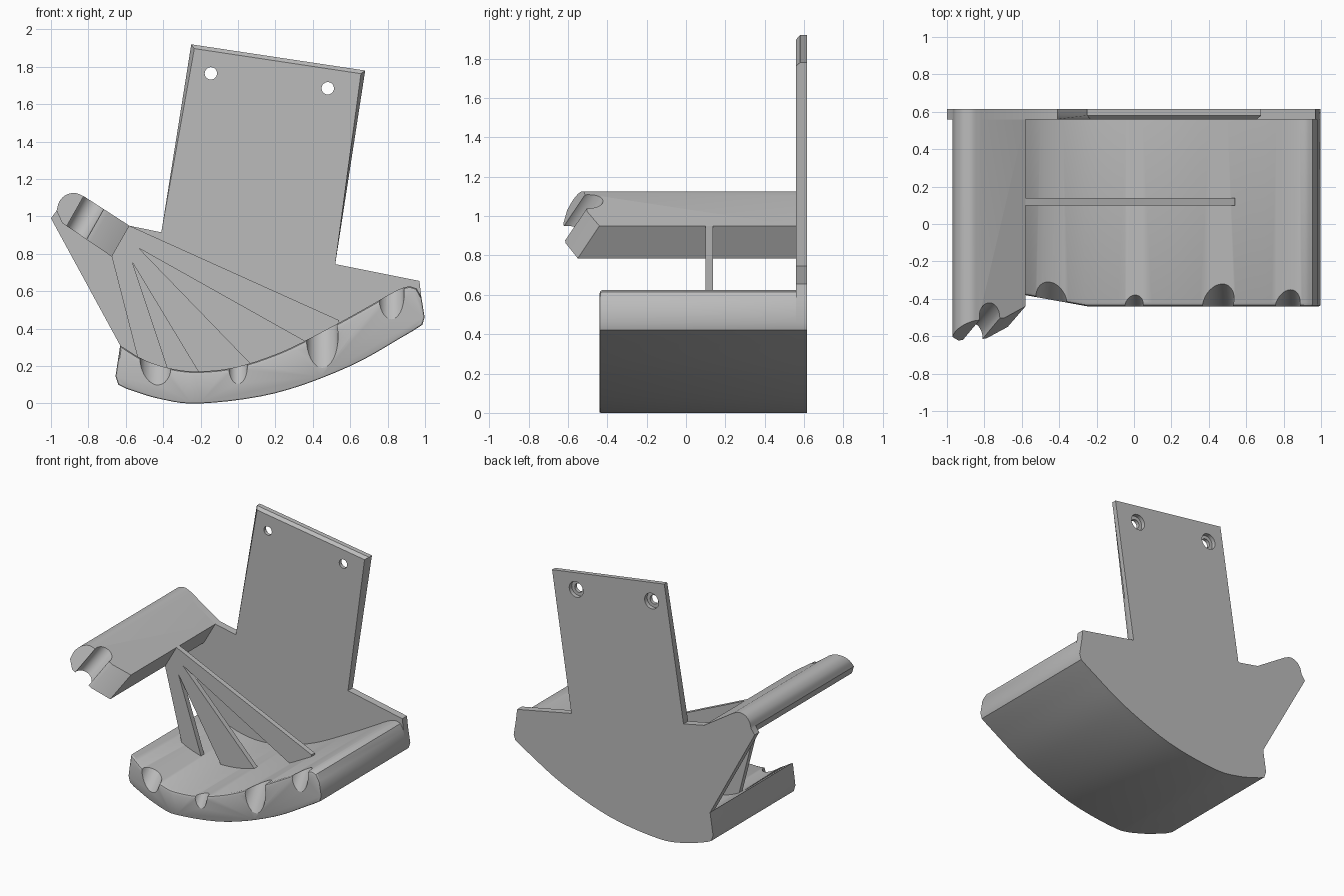
import bpy, bmesh, math
from mathutils import Vector

if "Cube" in bpy.data.objects:
    bpy.data.objects.remove(bpy.data.objects["Cube"], do_unlink=True)

grey = bpy.data.materials.new("plain grey")
grey.use_nodes = True
grey.diffuse_color = (0.5, 0.5, 0.5, 1)
grey.node_tree.nodes["Principled BSDF"].inputs["Base Color"].default_value = (0.5, 0.5, 0.5, 1)

FRONT, BACK = 0.56, 0.615


def spline(points, steps=5):
    """Smooth curve passing through the given (x, z) points."""
    p = [Vector(q) for q in points]
    p = [2 * p[0] - p[1]] + p + [2 * p[-1] - p[-2]]
    out = []
    for a, b, c, d in zip(p, p[1:], p[2:], p[3:]):
        for i in range(steps):
            t = i / steps
            out.append(0.5 * (2 * b + (c - a) * t + (2 * a - 5 * b + 4 * c - d) * t * t
                              + (3 * b - a - 3 * c + d) * t ** 3))
    return out + [p[-2]]


def prism(outline, y0, y1):
    """Extrude an (x, z) outline from y0 back to y1."""
    bm = bmesh.new()
    face = bm.faces.new([bm.verts.new((x, y0, z)) for x, z in outline])
    new = bmesh.ops.extrude_face_region(bm, geom=[face])["geom"]
    bmesh.ops.translate(bm, vec=(0, y1 - y0, 0),
                        verts=[v for v in new if isinstance(v, bmesh.types.BMVert)])
    bmesh.ops.recalc_face_normals(bm, faces=bm.faces)
    return bm


def slice_off(bm, point, normal):
    """Remove everything on the normal side of a plane and cap it."""
    cut = bmesh.ops.bisect_plane(bm, geom=bm.verts[:] + bm.edges[:] + bm.faces[:],
                                 plane_co=point, plane_no=normal, clear_outer=True)
    edges = [e for e in cut["geom_cut"] if isinstance(e, bmesh.types.BMEdge)]
    bmesh.ops.contextual_create(bm, geom=edges)
    bmesh.ops.recalc_face_normals(bm, faces=bm.faces)


def finish(bm, name):
    mesh = bpy.data.meshes.new(name)
    bm.to_mesh(mesh)
    bm.free()
    obj = bpy.data.objects.new(name, mesh)
    bpy.context.collection.objects.link(obj)
    mesh.materials.append(grey)
    return obj


def activate(obj):
    bpy.ops.object.select_all(action="DESELECT")
    obj.select_set(True)
    bpy.context.view_layer.objects.active = obj


def carve(obj, start, end, radius):
    """Cut a round channel whose flat ends keep the axis facing of its main run."""
    start, end = Vector(start), Vector(end)
    axis = end - start
    bm = bmesh.new()
    bmesh.ops.create_cone(bm, cap_ends=True, segments=32, radius1=radius,
                          radius2=radius, depth=axis.length)
    turn = axis.to_track_quat("Z", "Y").to_matrix().to_4x4()
    bmesh.ops.transform(bm, matrix=turn, verts=bm.verts)
    bmesh.ops.translate(bm, vec=(start + end) / 2, verts=bm.verts)
    cutter = finish(bm, "cutter")
    cutter.hide_render = True
    mod = obj.modifiers.new("carve", "BOOLEAN")
    mod.operation, mod.solver, mod.object = "DIFFERENCE", "EXACT", cutter
    activate(obj)
    bpy.ops.object.modifier_apply(modifier=mod.name)
    bpy.data.objects.remove(cutter, do_unlink=True)


def smooth(obj, degrees=28):
    activate(obj)
    bpy.ops.object.shade_smooth_by_angle(angle=math.radians(degrees))


# Shared outline curves
underside = spline([(0.93, 0.385), (0.6, 0.2), (0.2, 0.055), (-0.2, 0.0),
                    (-0.42, 0.025), (-0.6, 0.08)])
left_heel = [(-0.64, 0.1), (-0.655, 0.145), (-0.63, 0.31)]
right_tip = [(0.98, 0.57), (0.998, 0.46), (0.985, 0.42)]
arm_round = spline([(-0.97, 1.03), (-0.955, 1.08), (-0.92, 1.115), (-0.87, 1.125), (-0.82, 1.105)])

# Back plate with the raised mounting panel
outline = ([(-0.25, 1.92), (0.68, 1.78), (0.52, 0.745), (0.97, 0.655)] + right_tip + underside
           + left_heel + [(-1.0, 0.99)] + arm_round + [(-0.58, 0.95), (-0.41, 0.915)])
bm = prism(outline, FRONT, BACK)
rim = [e for e in bm.edges if all(v.co.y < FRONT + 0.01 and v.co.z > 0.7 and v.co.x > -0.45
                                  for v in e.verts)]
bmesh.ops.bevel(bm, geom=rim, offset=0.02, segments=1, affect="EDGES")
plate = finish(bm, "back_plate")
for x, z in [(-0.145, 1.765), (0.48, 1.685)]:
    carve(plate, (x, 0.4, z), (x, 0.8, z), 0.033)
    carve(plate, (x, BACK - 0.03, z), (x, 0.8, z), 0.058)
smooth(plate)

# Curved cradle with a bevelled front rim
floor = spline([(-0.63, 0.31), (-0.5, 0.232), (-0.35, 0.185), (-0.2, 0.172), (0.0, 0.197),
                (0.25, 0.283), (0.5, 0.41), (0.7, 0.52), (0.84, 0.6), (0.91, 0.625), (0.955, 0.615)])
bm = prism(floor + right_tip + underside + left_heel[:2], -0.44, FRONT)
slice_off(bm, (-0.25, -0.44, 0), (-0.18, -1, 0))
bm.normal_update()
weight = bm.edges.layers.float.new("bevel_weight_edge")
for e in bm.edges:
    faces = sorted(e.link_faces, key=lambda f: f.normal.y)
    if len(faces) == 2 and faces[0].normal.y < -0.7 and faces[1].normal.y > -0.4:
        e[weight] = 1.0 if faces[1].normal.z > 0.3 else 0.4
cradle = finish(bm, "cradle")
bevel = cradle.modifiers.new("rim", "BEVEL")
bevel.limit_method, bevel.width, bevel.segments = "WEIGHT", 0.04, 2
activate(cradle)
bpy.ops.object.modifier_apply(modifier="rim")
# Slanted finger scallops: x, rear y and z at the rim, exit z on the front, radius
for x, y, z, low, r in [(-0.44, -0.32, 0.2, 0.06, 0.085), (0.0, -0.385, 0.19, 0.105, 0.05),
                        (0.45, -0.32, 0.39, 0.19, 0.085), (0.82, -0.36, 0.58, 0.45, 0.068)]:
    run = Vector((0, y + 0.44, z - low))
    side = Vector((0, run.z, -run.y)).normalized()
    middle = Vector((x, y, z)) - side * r
    carve(cradle, middle - run * 3, middle + run * 3, r)
smooth(cradle)

# Side arm with a sloping, grooved end
bm = prism(arm_round + [(-0.58, 0.95), (-0.675, 0.785), (-0.94, 0.965)], -0.7, FRONT)


def plane(a, b, c):
    a, b, c = Vector(a), Vector(b), Vector(c)
    n = (b - a).cross(c - a)
    return a, (n if n.y < 0 else -n)


slice_off(bm, *plane((-0.94, -0.62, 0.97), (-0.675, -0.605, 0.785), (-0.845, -0.51, 1.13)))
slice_off(bm, *plane((-0.58, -0.44, 0.95), (-0.675, -0.55, 0.785), (-0.77, -0.6, 0.855)))
arm = finish(bm, "side_arm")
carve(arm, (-0.65, -0.35, 1.29), (-0.95, -0.71, 0.76), 0.065)
smooth(arm)

# Thin three-strut brace between the arm and the cradle
brace = [(-0.6, 0.96), (-0.58, 0.95), (0.54, 0.445), (0.54, 0.41), (0.37, 0.325), (-0.53, 0.83),
         (0.08, 0.2), (-0.2, 0.15), (-0.565, 0.755), (-0.37, 0.17), (-0.53, 0.22), (-0.675, 0.785)]
finish(prism(brace, 0.1, 0.138), "brace")
